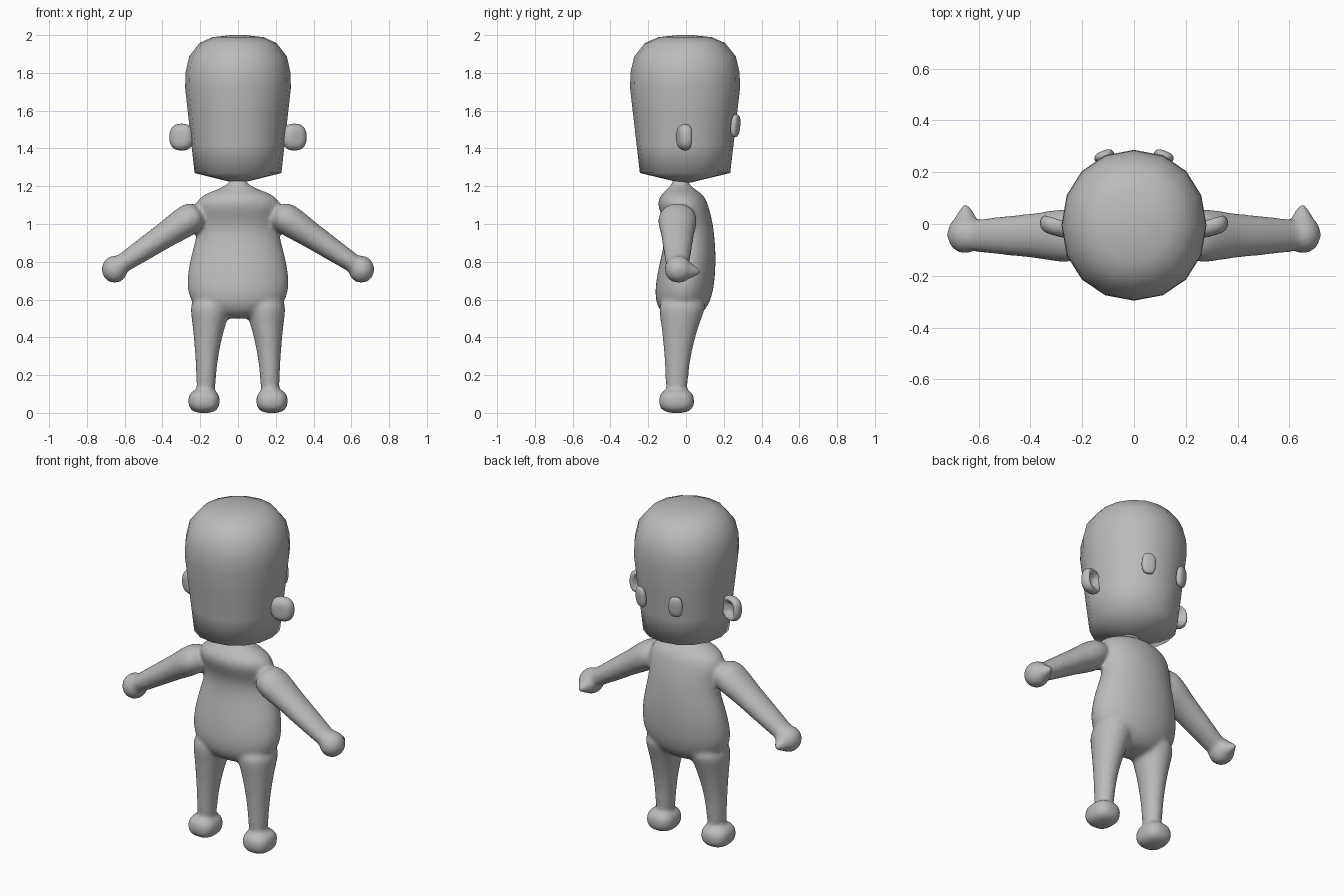
import bpy, bmesh, math
from mathutils import Matrix, Vector

if "Cube" in bpy.data.objects:
    bpy.data.objects.remove(bpy.data.objects["Cube"])

grey = bpy.data.materials.new("plain grey")
grey.use_nodes = True
colour = (0.5, 0.5, 0.5, 1)
grey.diffuse_color = colour
grey.node_tree.nodes["Principled BSDF"].inputs["Base Color"].default_value = colour


def signed_power(value, exponent):
    return math.copysign(abs(value) ** exponent, value)


def frame(origin, across, along):
    """Matrix whose local x points across and local z points along."""
    across, along = Vector(across).normalized(), Vector(along).normalized()
    matrix = Matrix((across, along.cross(across), along)).transposed().to_4x4()
    matrix.translation = origin
    return matrix


def loft(bm, rows, matrix=Matrix(), sides=24, power=2):
    """Closed skin through rings given as (height, radius u, radius v, centre v, centre u)."""
    rings = []
    for height, radius_u, radius_v, *centre in rows:
        centre_v, centre_u = (centre + [0, 0])[:2]
        ring = []
        for i in range(sides):
            angle = math.tau * i / sides
            u = centre_u + radius_u * signed_power(math.cos(angle), 2 / power)
            v = centre_v + radius_v * signed_power(math.sin(angle), 2 / power)
            ring.append(bm.verts.new(matrix @ Vector((u, v, height))))
        rings.append(ring)
    for low, high in zip(rings, rings[1:]):
        for i in range(sides):
            j = (i + 1) % sides
            bm.faces.new((low[i], low[j], high[j], high[i]))
    for ring in (rings[0], rings[-1]):
        middle = bm.verts.new(sum((v.co for v in ring), Vector()) / sides)
        for i in range(sides):
            bm.faces.new((ring[i], ring[(i + 1) % sides], middle))


def pebble(bm, size_u, size_v, size_h, matrix, power=2):
    """Rounded lump, boxier as the power rises."""
    rows = []
    for step in range(-5, 6):
        angle = math.radians(15 * step)
        swell = math.cos(angle) ** (2 / power)
        height = size_h * signed_power(math.sin(angle), 2 / power)
        rows.append((height, size_u * swell, size_v * swell))
    loft(bm, rows, matrix, power=power)


def finish(bm, name, levels):
    bmesh.ops.recalc_face_normals(bm, faces=bm.faces)
    mesh = bpy.data.meshes.new(name)
    bm.to_mesh(mesh)
    bm.free()
    mesh.materials.append(grey)
    mesh.shade_smooth()
    ob = bpy.data.objects.new(name, mesh)
    bpy.context.collection.objects.link(ob)
    if levels:
        rounding = ob.modifiers.new("Round", "SUBSURF")
        rounding.levels = rounding.render_levels = levels
    return ob


mirrored = {"left": Matrix(), "right": Matrix.Diagonal((-1, 1, 1, 1))}

# Head: straight flare from the jaw to the brow, then a boxy dome
jaw, brow, crown = 1.27, 1.72, 2
wide, narrow = 0.28, 0.23
profile = [(jaw - 0.05, 0.03)]
for step in range(3):
    t = step / 3
    profile.append((jaw + (brow - jaw) * t, narrow + (wide - narrow) * t))
for t in (0, 0.3, 0.6, 0.85, 0.96, 0.999):
    profile.append((brow + (crown - brow) * t, wide * (1 - t ** 3) ** (1 / 3)))
bm = bmesh.new()
loft(bm, [(z, r, r * 1.04, -0.005) for z, r in profile], sides=16, power=2.1)
finish(bm, "head", 0)

# Torso and neck: height, half width and depth offset
bm = bmesh.new()
torso = [
    (0.5, 0.1, -0.02), (0.55, 0.23, -0.02), (0.65, 0.28, -0.01), (0.8, 0.26, 0.01),
    (0.9, 0.23, 0.02), (1, 0.21, 0.02), (1.1, 0.24, -0.02), (1.16, 0.19, -0.02),
    (1.2, 0.05, -0.03), (1.25, 0.04, -0.03),
]
loft(bm, [(z, r, 0.02 + r / 2, y) for z, r, y in torso])

for flip in mirrored.values():
    # Leg: thickens with the square of the height
    leg = []
    for step in range(6):
        t = (step / 5) ** 2
        r = 0.05 + 0.07 * t
        leg.append((0.1 + step / 10, r, r * 1.15, -0.05 + 0.035 * t, 0.17 - 0.03 * t))
    loft(bm, leg, flip)
    pebble(bm, 0.085, 0.095, 0.065, flip @ Matrix.Translation((0.18, -0.05, 0.063)), 2.6)

    # Arm: distance from the shoulder and thickness
    arm = [(0, 0.06), (0.06, 0.09), (0.2, 0.07), (0.3, 0.065), (0.5, 0.05), (0.55, 0.045)]
    reach = frame((0.2, -0.045, 1.065), (2, 0, 3), (3, 0, -2))
    loft(bm, [(t, r, r * 1.25) for t, r in arm], flip @ reach)

    # Hand with a pointed thumb
    pebble(bm, 0.07, 0.075, 0.073, flip @ Matrix.Translation((0.653, -0.04, 0.76)))
    thumb = [(0, 0.06), (0.04, 0.04), (0.09, 0.01)]
    loft(bm, [(t, r, r) for t, r in thumb],
         flip @ frame((0.65, -0.01, 0.755), (1, 0, 0), (0, 1, -0.1)))

# Fuse torso, limbs, hands and feet into one skin
body = finish(bm, "body", 2)
fuse = body.modifiers.new("Fuse", "REMESH")
fuse.mode = "VOXEL"
fuse.voxel_size = 0.012
fuse.use_smooth_shade = True
soften = body.modifiers.new("Soften", "SMOOTH")
soften.iterations = 8

for label, flip in mirrored.items():
    # Ear: rounded disc with a hollow sunk into its face
    bm = bmesh.new()
    ear = [(-0.035, 0.04), (-0.02, 0.06), (0.005, 0.07), (0.03, 0.06), (0.03, 0.045), (0, 0.02)]
    loft(bm, [(t, r, r + 0.005) for t, r in ear],
         flip @ frame((0.3, -0.01, 1.46), (1, 0.3, 0), (-0.3, 1, 0)), power=2.5)
    finish(bm, label + "_ear", 1)

    # Eye: flat upright oval lying on the head
    bm = bmesh.new()
    pebble(bm, 0.04, 0.062, 0.02,
           flip @ frame((0.115, 0.262, 1.52), (1, -0.4, 0), (0.4, 1, -0.1)), 2.6)
    finish(bm, label + "_eye", 1)
